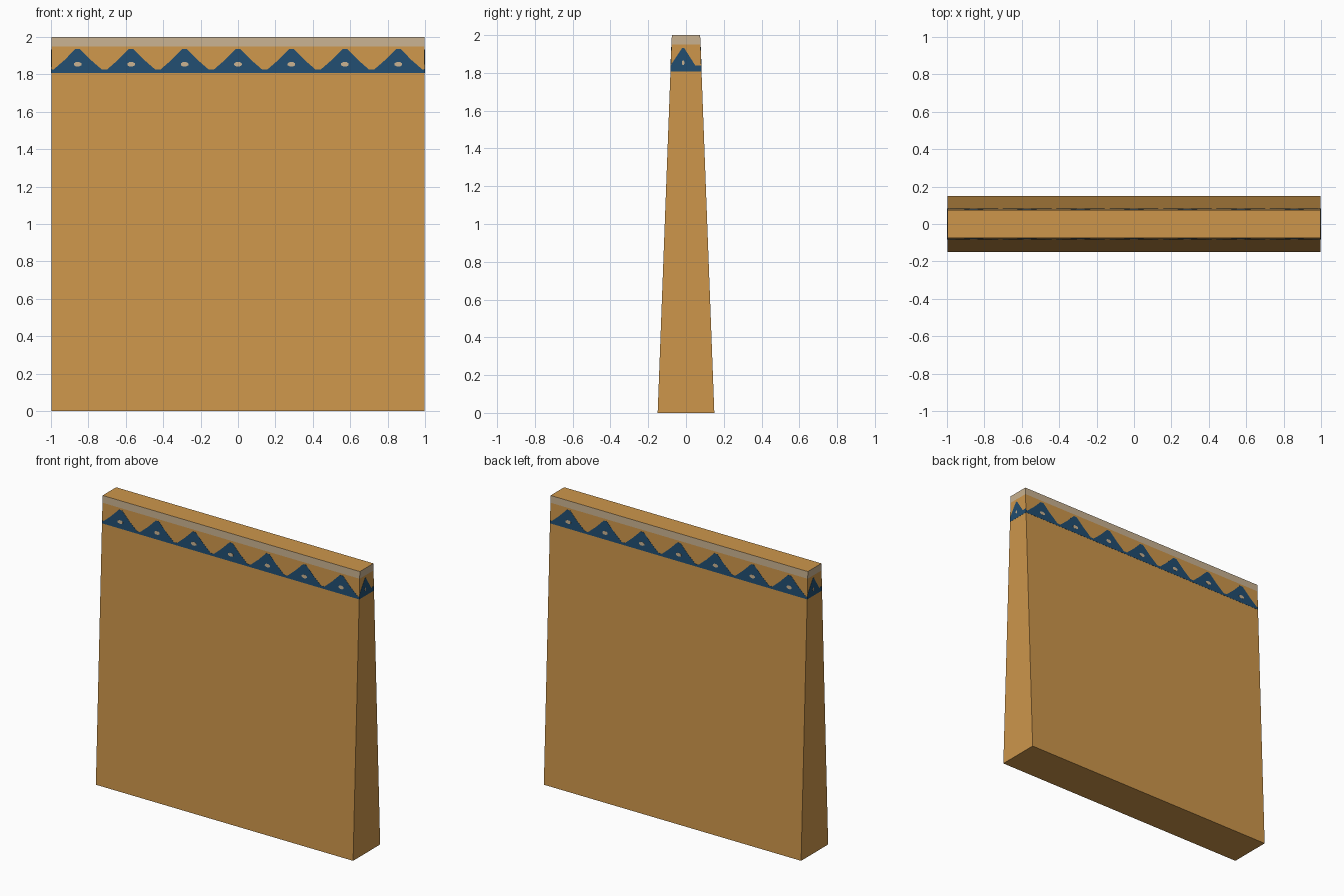
import bpy, bmesh, math

if "Cube" in bpy.data.objects:
    bpy.data.objects.remove(bpy.data.objects["Cube"])

HALF_X = 0.998          # wall half length (paint plates bring it to 1.0)
PERIOD = 2 / 7          # spacing of the painted peaks


def half_y(z):
    """Half thickness of the tapering wall at height z."""
    return 0.15 - 0.0375 * z


def material(name, rgb):
    def lin(c):
        c /= 255
        return c / 12.92 if c <= 0.04045 else ((c + 0.055) / 1.055) ** 2.4
    m = bpy.data.materials.new(name)
    m.diffuse_color = (*[lin(c) for c in rgb], 1)
    m.use_nodes = True
    m.node_tree.nodes["Principled BSDF"].inputs["Base Color"].default_value = m.diffuse_color
    return m


ochre = material("ochre_plaster", (205, 150, 75))
beige = material("pale_beige", (200, 177, 144))
blue = material("dark_blue", (33, 77, 112))


def finish(name, bm, mats):
    bmesh.ops.recalc_face_normals(bm, faces=bm.faces)
    me = bpy.data.meshes.new(name)
    bm.to_mesh(me)
    bm.free()
    for m in mats:
        me.materials.append(m)
    ob = bpy.data.objects.new(name, me)
    bpy.context.collection.objects.link(ob)
    return ob


# Tapered wall, cut at 1.95 so the top band gets its own colour
bm = bmesh.new()
bmesh.ops.create_cube(bm, size=2)
for v in bm.verts:
    z = v.co.z + 1
    v.co = (v.co.x * HALF_X, v.co.y * half_y(z), z)
bmesh.ops.bisect_plane(bm, geom=bm.verts[:] + bm.edges[:] + bm.faces[:],
                       plane_co=(0, 0, 1.95), plane_no=(0, 0, 1))
bm.normal_update()
for f in bm.faces:
    if f.calc_center_median().z > 1.95 and f.normal.z < 0.5:
        f.material_index = 1
finish("wall", bm, [ochre, beige])


def painted(name, outlines, on_end, offset, mat):
    """Thin plates on one face of the wall, repeated on the opposite face."""
    bm = bmesh.new()
    for pts in outlines:
        for s in (1, -1):                       # half turn about z
            rings = []
            for off in (0, offset):
                ring = []
                for u, z in pts:
                    x, y = (HALF_X + off, u) if on_end else (u, -half_y(z) - off)
                    ring.append(bm.verts.new((s * x, s * y, z)))
                rings.append(ring)
            a, b = rings
            bm.faces.new(a)
            bm.faces.new(b)
            for i in range(len(a)):
                j = (i + 1) % len(a)
                bm.faces.new((a[i], a[j], b[j], b[i]))
    return finish(name, bm, [mat])


def dot(u, z, ru, rz):
    return [(u + ru * math.cos((i + 0.5) * math.pi / 4),
             z + rz * math.sin((i + 0.5) * math.pi / 4)) for i in range(8)]


# Zigzag frieze on the long faces: seven blunt peaks with shallow valleys
BASE = 1.808
centres = [k * PERIOD for k in range(-3, 4)]
outline = [(HALF_X, BASE), (-HALF_X, BASE)]
for c in centres:
    for du, z in ((-0.13, 1.825), (-0.07, 1.877), (-0.012, 1.936),
                  (0.012, 1.936), (0.07, 1.877), (0.13, 1.825)):
        outline.append((c + du, z))
outline.insert(2, (-HALF_X, 1.829))
outline.append((HALF_X, 1.829))
painted("long_frieze", [outline], False, 0.001, blue)
painted("long_frieze_dots", [dot(c, 1.854, 0.022, 0.013) for c in centres],
        False, 0.002, beige)

# Single peak on each narrow end
end = [(half_y(BASE), BASE), (-half_y(BASE), BASE), (-half_y(1.84), 1.84),
       (-0.02, 1.932), (-0.01, 1.932), (0.05, 1.838), (half_y(1.84), 1.84)]
painted("end_frieze", [end], True, 0.001, blue)
painted("end_frieze_dot", [dot(-0.015, 1.854, 0.008, 0.012)], True, 0.002, beige)
